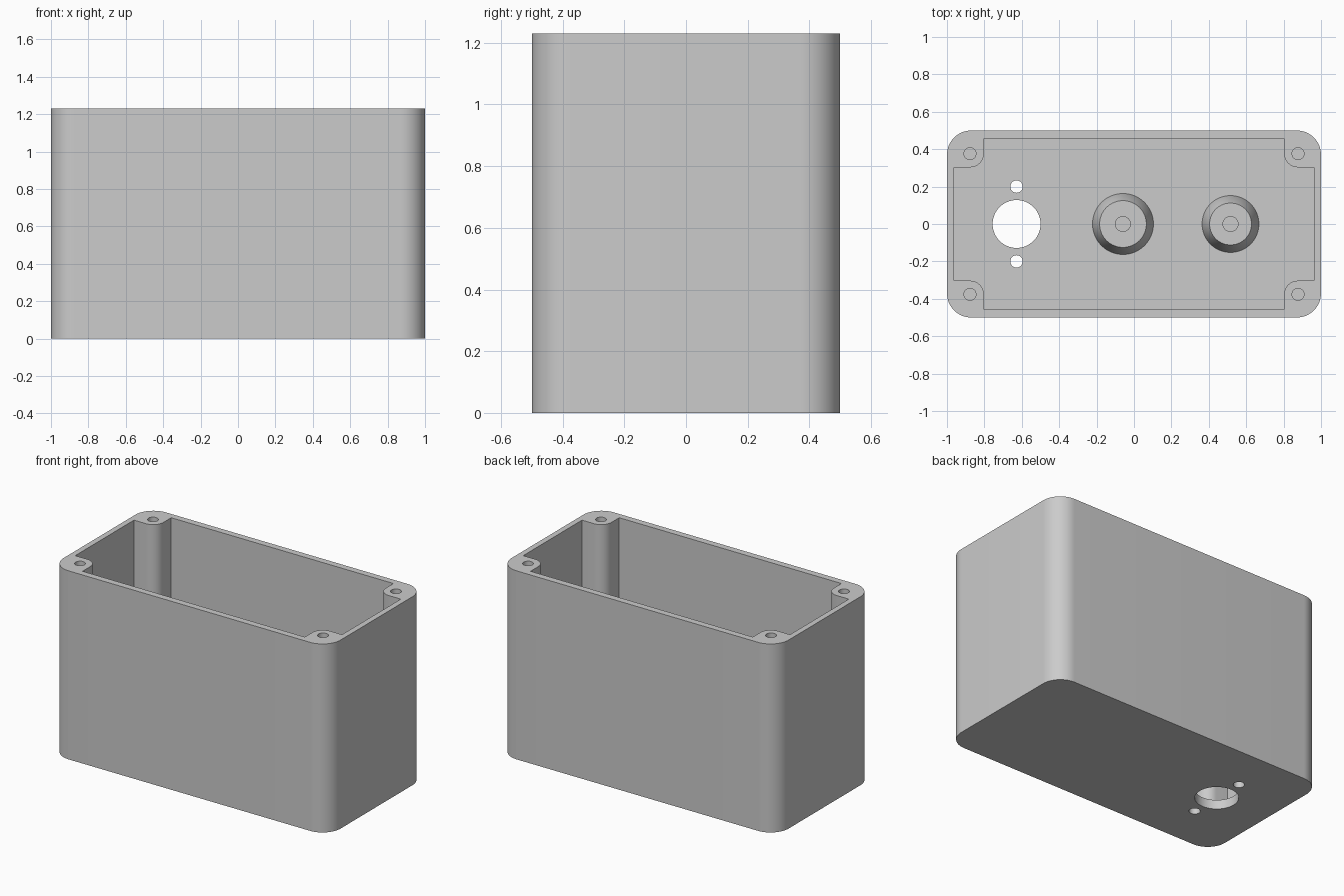
import bpy, bmesh
from math import cos, sin, pi, radians

cube = bpy.data.objects.get("Cube")
if cube:
    bpy.data.objects.remove(cube, do_unlink=True)

HEIGHT, FLOOR = 1.23, 0.06
grey = bpy.data.materials.new("light grey plastic")
grey.use_nodes = True
colour = (0.6, 0.6, 0.6, 1)
grey.diffuse_color = colour
grey.node_tree.nodes["Principled BSDF"].inputs["Base Color"].default_value = colour


def finish(name, bm):
    bmesh.ops.recalc_face_normals(bm, faces=bm.faces)
    mesh = bpy.data.meshes.new(name)
    bm.to_mesh(mesh)
    bm.free()
    mesh.materials.append(grey)
    obj = bpy.data.objects.new(name, mesh)
    bpy.context.collection.objects.link(obj)
    return obj


def prism(name, outline, bottom, top):
    bm = bmesh.new()
    face = bm.faces.new([bm.verts.new((x, y, bottom)) for x, y in outline])
    new = bmesh.ops.extrude_face_region(bm, geom=[face])["geom"]
    moved = [v for v in new if isinstance(v, bmesh.types.BMVert)]
    bmesh.ops.translate(bm, verts=moved, vec=(0, 0, top - bottom))
    return finish(name, bm)


def arc(cx, cy, r, start, end, steps):
    angles = [radians(start + (end - start) * i / steps) for i in range(steps + 1)]
    return [(cx + r * cos(a), cy + r * sin(a)) for a in angles]


def four_corners(corner):
    # Mirror a counter-clockwise first-quadrant outline round all corners
    flip = corner[::-1]
    return (corner + [(-x, y) for x, y in flip]
            + [(-x, -y) for x, y in corner] + [(x, -y) for x, y in flip])


def hole(x, y, r, bottom, top):
    return prism("hole_cutter", arc(x, y, r, 0, 360, 48)[:-1], bottom, top)


def smooth(obj):
    bpy.ops.object.select_all(action="DESELECT")
    obj.select_set(True)
    bpy.context.view_layer.objects.active = obj
    bpy.ops.object.shade_smooth_by_angle(angle=radians(30))


# Outer shell with rounded vertical corners
case = prism("case", four_corners(arc(0.87, 0.37, 0.13, 0, 90, 16)), 0, HEIGHT)

# Cavity that leaves a rounded screw post in each corner
notch = [(0.963, 0.303)] + arc(0.877, 0.378, 0.075, 270, 180, 12) + [(0.802, 0.457)]
cutters = [prism("cavity_cutter", four_corners(notch), FLOOR, HEIGHT + 0.1)]

# Blind screw holes in the posts
for sx in (-1, 1):
    for sy in (-1, 1):
        cutters.append(hole(sx * 0.877, sy * 0.376, 0.032, HEIGHT - 0.4, HEIGHT + 0.1))

# Large opening through the floor with two fixing holes
for y, r in ((0, 0.128), (0.2, 0.033), (-0.2, 0.033)):
    cutters.append(hole(-0.628, y, r, -0.1, FLOOR + 0.1))

for cutter in cutters:
    mod = case.modifiers.new("cut", "BOOLEAN")
    mod.operation = "DIFFERENCE"
    mod.solver = "EXACT"
    mod.object = cutter
bpy.context.view_layer.update()
graph = bpy.context.evaluated_depsgraph_get()
cut_mesh = bpy.data.meshes.new_from_object(case.evaluated_get(graph))
case.modifiers.clear()
case.data = cut_mesh
for cutter in cutters:
    bpy.data.objects.remove(cutter, do_unlink=True)
smooth(case)


def standoff(name, x, base, top, height=0.1, bore=0.04, depth=0.08):
    # Tapered boss on the floor with a blind bore, turned from a profile
    z = FLOOR + height
    profile = [(0, z - depth), (bore, z - depth), (bore, z), (top, z),
               (base, FLOOR), (base, FLOOR - 0.02), (0, FLOOR - 0.02)]
    bm = bmesh.new()
    verts = [bm.verts.new((r, 0, h)) for r, h in profile]
    edges = [bm.edges.new(pair) for pair in zip(verts, verts[1:])]
    bmesh.ops.spin(bm, geom=verts + edges, cent=(0, 0, 0), axis=(0, 0, 1),
                   angle=2 * pi, steps=64)
    bmesh.ops.remove_doubles(bm, verts=bm.verts, dist=0.0005)
    obj = finish(name, bm)
    obj.location.x = x
    smooth(obj)


standoff("large_standoff", -0.059, 0.163, 0.125)
standoff("small_standoff", 0.516, 0.152, 0.112)
